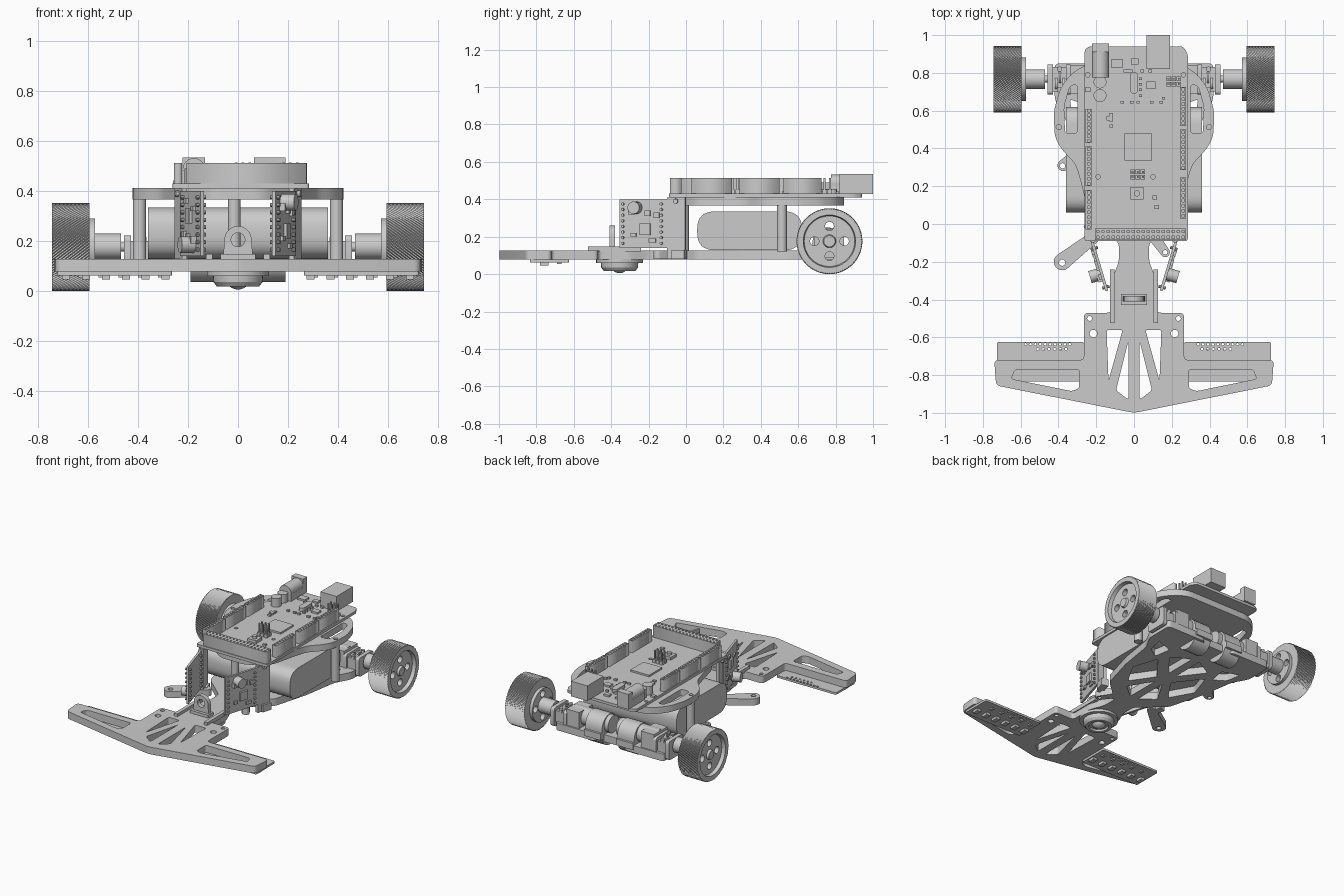
import bpy, bmesh, random
from math import sin, cos, pi, atan2
from mathutils import Matrix, Vector

if "Cube" in bpy.data.objects:
    bpy.data.objects.remove(bpy.data.objects["Cube"])

random.seed(3)
SIDE = Matrix(((0, 0, 1), (1, 0, 0), (0, 1, 0))).to_4x4()    # outline in (y, z), extruded along x
FRONT = Matrix(((1, 0, 0), (0, 0, -1), (0, 1, 0))).to_4x4()  # outline in (x, z), extruded along -y
round_parts = []

def finish(name, bm, smooth=False):
    bmesh.ops.remove_doubles(bm, verts=bm.verts, dist=1e-5)
    bmesh.ops.recalc_face_normals(bm, faces=bm.faces)
    me = bpy.data.meshes.new(name)
    bm.to_mesh(me)
    bm.free()
    ob = bpy.data.objects.new(name, me)
    bpy.context.collection.objects.link(ob)
    if smooth:
        round_parts.append(ob)
    return ob

def boxes(name, items, mat=Matrix()):
    bm = bmesh.new()
    for x0, x1, y0, y1, z0, z1 in items:
        m = Matrix.Translation(((x0+x1)/2, (y0+y1)/2, (z0+z1)/2)) @ Matrix.Diagonal((abs(x1-x0), abs(y1-y0), abs(z1-z0), 1))
        bmesh.ops.create_cube(bm, size=1, matrix=mat @ m)
    return finish(name, bm)

def cyls(name, items, axis='Z', n=24, mat=Matrix()):
    """items: (x, y, z, radius, length), centred"""
    rot = {'X': Matrix.Rotation(pi/2, 4, 'Y'), 'Y': Matrix.Rotation(pi/2, 4, 'X'), 'Z': Matrix()}[axis]
    bm = bmesh.new()
    for x, y, z, r, d in items:
        bmesh.ops.create_cone(bm, cap_ends=True, segments=n, radius1=r, radius2=r, depth=d,
                              matrix=mat @ Matrix.Translation((x, y, z)) @ rot)
    return finish(name, bm, True)

def lathe(name, prof, n, mat, tooth=0, twist=0, closed=False):
    """prof: (along x, radius); tooth and twist make a helical tread"""
    bm = bmesh.new()
    rings = []
    for x, r in prof:
        rings.append([bm.verts.new(mat @ Vector((x, rr*cos(a), rr*sin(a)))) for k in range(n)
                      for rr in [r + (tooth*(k % 2) if r > .16 else 0)]
                      for a in [2*pi*k/n + twist*x]])
    pairs = list(zip(rings, rings[1:])) + ([(rings[-1], rings[0])] if closed else [])
    for a, b in pairs:
        for k in range(n):
            bm.faces.new((a[k], a[(k+1) % n], b[(k+1) % n], b[k]))
    bmesh.ops.dissolve_degenerate(bm, edges=bm.edges, dist=1e-5)
    return finish(name, bm, tooth == 0)

def plate(name, outline, holes, z0, z1, mat=Matrix()):
    cu = bpy.data.curves.new(name, 'CURVE')
    cu.dimensions, cu.fill_mode, cu.extrude = '2D', 'BOTH', (z1-z0)/2
    for pts in [outline] + holes:
        s = cu.splines.new('POLY')
        s.points.add(len(pts)-1)
        for p, q in zip(s.points, pts):
            p.co = (q[0], q[1], 0, 1)
        s.use_cyclic_u = True
    tmp = bpy.data.objects.new(name, cu)
    bpy.context.collection.objects.link(tmp)
    me = bpy.data.meshes.new_from_object(tmp.evaluated_get(bpy.context.evaluated_depsgraph_get()))
    bpy.data.objects.remove(tmp)
    bm = bmesh.new()
    bm.from_mesh(me)
    bmesh.ops.transform(bm, matrix=mat @ Matrix.Translation((0, 0, (z0+z1)/2)), verts=bm.verts)
    return finish(name, bm)

def soft(pts, r, n=4):
    out, m = [], len(pts)
    for i in range(m):
        a, b, c = Vector(pts[i-1]), Vector(pts[i]), Vector(pts[(i+1) % m])
        p = b + (a-b).normalized()*min(r, (a-b).length*.45)
        q = b + (c-b).normalized()*min(r, (c-b).length*.45)
        out += [tuple(p*(1-t)**2 + b*2*t*(1-t) + q*t*t) for t in [k/n for k in range(n+1)]]
    return out

def sym(half):
    return half + [(-x, y) for x, y in reversed(half) if x]

def both(loops):
    return loops + [[(-x, y) for x, y in l] for l in loops]

def disc(x, y, r, n=16):
    return [(x+r*cos(2*pi*k/n), y+r*sin(2*pi*k/n)) for k in range(n)]

def rect(x0, x1, y0, y1):
    return [(x0, y0), (x1, y0), (x1, y1), (x0, y1)]

def capsule(x0, y0, r0, x1, y1, r1, n=10):
    d = atan2(y1-y0, x1-x0)
    return [(x+r*cos(d+s+pi*k/n), y+r*sin(d+s+pi*k/n)) for x, y, r, s in ((x1, y1, r1, -pi/2), (x0, y0, r0, pi/2)) for k in range(n+1)]

# lower chassis plate with front wing and truss cut-outs
lower = [(0, -1), (.73, -.855), (.74, -.72), (.265, -.72), (.265, -.47), (.12, -.47), (.12, -.3), (.08, -.2),
         (.08, -.1), (.25, .05), (.32, .3), (.36, .55), (.42, .66), (.42, .85), (.12, .85), (.1, .82), (0, .82)]
cuts = [[(.145, -.56), (.06, -.56), (.135, -.83)], [(.03, -.62), (.095, -.88), (.03, -.93)],
        [(.29, -.77), (.63, -.77), (.65, -.82), (.33, -.885), (.29, -.87)],
        [(.03, 0), (.13, .08), (.03, .25)], [(.06, .3), (.17, .14), (.26, .3), (.2, .48)],
        [(.03, .38), (.16, .55), (.03, .62)], [(.24, .5), (.32, .55), (.34, .66), (.22, .62)]]
cuts = [soft(c, .015) for c in cuts] + [disc(.235, -.5, .013), disc(.215, -.58, .02)]
plate('lower_plate', soft(sym(lower), .025), both(cuts), .077, .127)
boxes('plate_rib', [(s*.103, s*.128, -.525, -.24, .12, .147) for s in (-1, 1)] + [(-.07, .07, -.43, -.37, .12, .147)])
plate('left_arm', capsule(-.2, -.06, .03, -.38, -.2, .045), [disc(-.38, -.205, .017)], .08, .126)
plate('left_lug', capsule(-.3, .36, .04, -.375, .31, .03), [disc(-.378, .308, .014)], .08, .126)
plate('right_lug', capsule(.1, -.06, .03, .165, -.15, .025), [disc(.165, -.15, .012)], .08, .126)
plate('front_ear', capsule(0, .12, .06, 0, .205, .055), [disc(0, .205, .028)], .38, .41, FRONT)

# ball caster under the neck
down = Matrix.Translation((0, -.355, .08)) @ Matrix.Rotation(pi/2, 4, 'Y')
lathe('caster_housing', [(0, 0), (0, .125), (.02, .125), (.02, .1), (.045, .098), (.062, .085), (.062, .065), (.05, .06), (.05, 0)], 32, down)
bm = bmesh.new()
bmesh.ops.create_uvsphere(bm, u_segments=24, v_segments=12, radius=.05, matrix=Matrix.Translation((0, -.355, .055)))
finish('caster_ball', bm, True)

# line sensor boards under the wing
for s in (-1, 1):
    dots = [disc(s*(.34+.026*k), -.637, .007, 8) for k in range(10)] + [disc(s*(.36+.03*k), -.662, .007, 8) for k in range(6)]
    plate('sensor_board', soft([(s*x, y) for x, y in rect(.265, .725, -.835, -.625)], .01), dots, .062, .077)
    boxes('sensor', [(s*(.29+.08*k)-.016, s*(.29+.08*k)+.016, -.78, -.735, .045, .064) for k in range(6)])
    boxes('sensor_chip', [(s*(.31+.08*k)-.01, s*(.31+.08*k)+.01, -.69, -.665, .053, .064) for k in range(5)])

# upper plate, standoffs and battery
upper = [(0, -.06), (.1, -.06), (.24, .05), (.28, .22), (.31, .32), (.38, .39), (.42, .46), (.425, .6), (.39, .72), (.33, .8), (.25, .845), (0, .845)]
slots = [soft([(.3, .48), (.365, .48), (.37, .62), (.34, .73), (.3, .74)], .02), disc(.398, .513, .014)]
plate('upper_plate', soft(sym(upper), .04), both(slots), .367, .412)
cyls('standoff', [(s*.395, .513, .245, .027, .25) for s in (-1, 1)] + [(-.015, -.01, .245, .025, .25)], n=20)
plate('battery', soft(rect(.06, .62, .128, .335), .095, 8), [], -.36, .36, SIDE)

# drive units: motor, saddle, bracket and wheel on each side
for s in (-1, 1):
    cyls('motor', [(s*.18, .76, .185, .06, .3)], 'X')
    plate('motor_saddle', capsule(.76, .12, .085, .76, .165, .085), [disc(.76, .185, .06)], *sorted((s*.06, s*.19)), SIDE)
    boxes('saddle_foot', [(s*.06, s*.19, .66, .86, .1, .145)])
    for x0, x1 in ((.335, .36), (.43, .458)):
        plate('bracket_cheek', soft(rect(.685, .845, .09, .222), .02), [disc(.767, .178, .028)], *sorted((s*x0, s*x1)), SIDE)
    boxes('gearbox', [(s*.35, s*.44, .70, .83, .12, .2), (s*.24, s*.34, .69, .84, .12, .24)])
    cyls('gear', [(s*(.372+.02*k), .745+.03*(k % 2), .18, .036, .012) for k in range(3)], 'X', 16)
    cyls('bracket_screw', [(s*.395, y, .206, .014, .02) for y in (.71, .82)], 'Z', 12)
    cyls('axle', [(s*.51, .767, .176, .018, .18)], 'X', 16)
    cyls('axle_sleeve', [(s*.53, .767, .178, .052, .12)], 'X')
    m = Matrix.Translation((s*.595, .767, .176)) @ Matrix.Diagonal((s, 1, 1, 1))
    tread = [(0, .15)] + [(.15*k/8, .17) for k in range(9)] + [(.15, .15)]
    lathe('tyre', tread, 180, m, .006, 4.5, True)
    hub = lathe('wheel_hub', [(-.022, 0), (-.022, .115), (0, .115), (0, .155), (.15, .155), (.15, .14), (.125, .135),
                              (.125, .035), (.14, .03), (.14, 0)], 48, m)
    holes = [(.05, .08*cos(k*pi/2), .08*sin(k*pi/2), .024, .3) for k in range(4)]
    cutter = cyls('hub_cutter', holes, 'X', 16, m)
    mod = hub.modifiers.new('holes', 'BOOLEAN')
    mod.operation, mod.object, mod.solver = 'DIFFERENCE', cutter, 'EXACT'
    hub.data = bpy.data.meshes.new_from_object(hub.evaluated_get(bpy.context.evaluated_depsgraph_get()))
    hub.modifiers.clear()
    round_parts.remove(cutter)
    bpy.data.objects.remove(cutter)

# upright side circuit boards on angled holders
for s in (-1, 1):
    flip = Matrix() if s > 0 else Matrix.Translation((0, 0, .54)) @ Matrix.Diagonal((1, 1, -1, 1))
    place = Matrix.Translation((s*.185, -.215, 0)) @ Matrix.Rotation(-s*.29, 4, 'Z') @ Matrix.Diagonal((s, 1, 1, 1))
    m = place @ flip
    boxes('side_board', [(-.007, .008, -.145, .14, .14, .4)], m)
    boxes('board_holder', [(-.016, .006, .12, .22, .08, .41), (-.03, .02, .15, .22, .08, .13)], place)
    cyls('holder_screw', [(.01, .17, z, .013, .02) for z in (.1, .39)], 'X', 12, place)
    cyls('side_capacitor', [(.035, -.05, .355, .033, .06)], 'X', 20, m)
    boxes('side_parts', [(.005, .02, -.03, .03, .21, .27), (.005, .03, -.09, -.06, .32, .35), (.005, .02, -.08, -.05, .2, .22),
                         (.005, .02, .05, .08, .3, .33), (.005, .018, .02, .06, .17, .19), (.005, .02, .0, .03, .31, .34)], m)
    cyls('side_pins', [(0, y, .165+.03*k, .008, .04) for y in (-.125, .09) for k in range(8)], 'X', 8, m)

# main controller board
pcb = [(-.262, -.09), (.285, -.09), (.285, .9), (.26, .94), (-.24, .94), (-.262, .92)]
plate('controller_board', soft(pcb, .015), [disc(x, y, .012, 12) for x, y in ((-.245, .79), (.262, .79), (-.19, .25), (.1, .25))], .411, .43)
for x, y0, y1 in ((-.24, .43, .61), (-.24, .2, .41), (-.24, -.03, .18), (.26, .52, .725), (.26, .285, .5), (.26, .03, .245)):
    n = 8
    pins = [rect(x-.007, x+.007, y-.007, y+.007) for y in [y0+(k+.5)*(y1-y0)/n for k in range(n)]]
    plate('pin_header', rect(x-.016, x+.016, y0, y1), pins, .429, .513)
pins = [rect(x-.006, x+.006, y-.006, y+.006) for x in [-.19+.0265*k for k in range(18)] for y in (-.07, -.04)]
plate('front_header', rect(-.207, .275, -.085, -.025), pins, .429, .513)
boxes('data_socket', [(.065, .19, .82, 1.0, .429, .535)])
boxes('power_socket', [(-.222, -.132, .91, .955, .429, .535), (-.222, -.132, .775, .92, .429, .48)])
cyls('power_barrel', [(-.177, .845, .487, .045, .14)], 'Y')
cyls('capacitor', [(-.18, y, .46, .034, .06) for y in (.68, .752)])
boxes('main_chip', [(-.05, .095, .335, .48, .429, .442)])
boxes('reset_button', [(-.018, .05, .13, .195, .429, .45)])
cyls('button_cap', [(.016, .162, .455, .016, .02)], n=16)
plate('crystal', capsule(0, .71, .021, 0, .785, .021), [], .429, .455)
for cx, cy in ((.02, .262), (.21, .755)):
    grid = [(cx+dx, cy+dy) for dx in (-.027, 0, .027) for dy in (-.014, .014)]
    boxes('pin_block', [(x-.012, x+.012, y-.012, y+.012, .429, .453) for x, y in grid]
          + [(x-.005, x+.005, y-.005, y+.005, .45, .515) for x, y in grid])
small = [(.09, .735, .025), (-.09, .85, .03), (.005, .86, .02), (-.245, .71, .015), (-.13, .56, .015), (.11, .14, .012), (.12, .09, .012)]
small += [(random.uniform(-.08, .18), random.choice((.645, .665, .81)), .009) for k in range(14)]
small += [(.035, .68+.03*k, .008) for k in range(4)] + [(-.12, .52+.03*k, .01) for k in range(3)]
boxes('small_parts', [(x-r, x+r, y-r*.8, y+r*.8, .429, .442) for x, y, r in small])

# smooth the round parts, keeping edges sharp
bpy.ops.object.select_all(action='DESELECT')
for ob in round_parts:
    ob.select_set(True)
bpy.context.view_layer.objects.active = round_parts[0]
bpy.ops.object.shade_smooth_by_angle()
